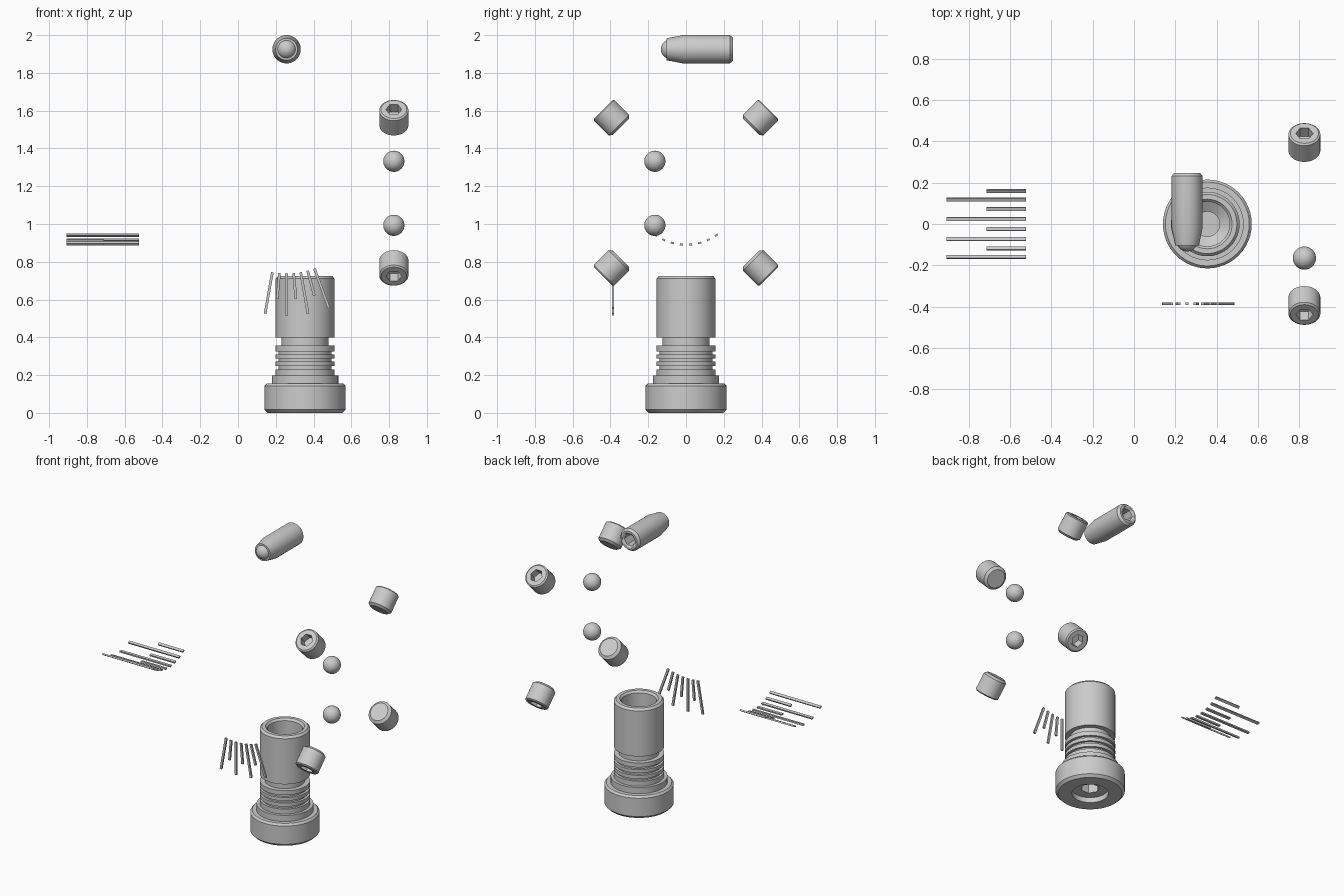
import bpy, bmesh
from math import pi, cos, sin, radians
from mathutils import Matrix, Vector

if "Cube" in bpy.data.objects:
    bpy.data.objects.remove(bpy.data.objects["Cube"])

SEG = 48


def frame(origin, xa, za):
    """Matrix placing local x along xa and local z along za."""
    xa, za = Vector(xa).normalized(), Vector(za).normalized()
    m = Matrix((xa, za.cross(xa), za)).transposed().to_4x4()
    return Matrix.Translation(origin) @ m


def finish(name, bm, mat):
    bmesh.ops.recalc_face_normals(bm, faces=bm.faces[:])
    me = bpy.data.meshes.new(name)
    bm.to_mesh(me)
    bm.free()
    ob = bpy.data.objects.new(name, me)
    ob.matrix_world = mat
    bpy.context.collection.objects.link(ob)
    return ob


def smooth(ob, angle=25):
    bpy.ops.object.select_all(action='DESELECT')
    ob.select_set(True)
    bpy.context.view_layer.objects.active = ob
    bpy.ops.object.shade_smooth_by_angle(angle=radians(angle))


def lathe(name, profile, mat):
    """Revolve (radius, height) points; a third item 'hex' makes that ring hexagonal."""
    bm = bmesh.new()
    rings = []
    for r, z, *kind in profile:
        ring = []
        for i in range(SEG):
            a = 2 * pi * i / SEG
            k = cos(pi / 6) / cos(a % (pi / 3) - pi / 6) if kind else 1
            ring.append(bm.verts.new((r * k * cos(a), r * k * sin(a), z)))
        rings.append(ring)
    for lo, hi in zip(rings, rings[1:]):
        for i in range(SEG):
            j = (i + 1) % SEG
            bm.faces.new((lo[i], lo[j], hi[j], hi[i]))
    bm.faces.new(rings[0])
    bm.faces.new(rings[-1])
    ob = finish(name, bm, mat)
    smooth(ob)
    return ob


def ball(name, radius, loc):
    bm = bmesh.new()
    bmesh.ops.create_uvsphere(bm, u_segments=32, v_segments=20, radius=radius)
    smooth(finish(name, bm, Matrix.Translation(loc)), 40)


def bars(name, items):
    """One object of thin bars; each item is (size, matrix)."""
    bm = bmesh.new()
    for size, mat in items:
        bmesh.ops.create_cube(bm, size=1, matrix=mat @ Matrix.Diagonal((*size, 1)))
    return finish(name, bm, Matrix.Identity(4))


# Threaded-style stem: hex socket underneath, flange, grooves, neck, bored top
body = [(.058, .11, 'hex'), (.058, .035, 'hex'), (.113, .035), (.113, 0),
        (.198, 0), (.215, .017), (.215, .142), (.203, .155),
        (.176, .155), (.176, .197), (.156, .197)]
for z in (.239, .279, .318):
    body += [(.156, z - .008), (.14, z - .008), (.14, z + .008), (.156, z + .008)]
body += [(.156, .356), (.125, .356), (.125, .4), (.156, .4), (.156, .711),
         (.143, .725), (.12, .725), (.108, .712), (.108, .36), (.06, .33), (.06, .2)]
lathe("stem", body, Matrix.Translation((.355, 0, 0)))

# Spring plunger with its ball tip and rear hex socket
plunger = [(.058, -.103), (.075, -.015), (.075, .232), (.062, .248),
           (.05, .248), (.042, .24, 'hex'), (.042, .12, 'hex')]
lathe("plunger_body", plunger, frame((.257, 0, 1.925), (1, 0, 0), (0, 1, 0)))
ball("plunger_ball", .052, (.257, -.081, 1.925))

# Four set screws with sockets facing outward
screw = [(.06, -.066), (.077, -.052), (.077, .059), (.068, .066),
         (.042, .066, 'hex'), (.042, .01, 'hex')]
for v, sz in (("upper", 1), ("lower", -1)):
    for h, sy in (("front", -1), ("back", 1)):
        lathe(f"set_screw_{v}_{h}", screw,
              frame((.825, .392 * sy, 1.165 + .395 * sz), (1, 0, 0), (0, sy, sz)))

# Loose detent balls
ball("detent_ball_upper", .056, (.825, -.165, 1.332))
ball("detent_ball_lower", .056, (.825, -.165, .993))

# Flat angular scale: seven radial ticks at 5 degree steps, long and short
fan = []
for i in range(7):
    r0, r1 = .432, (.655, .57)[i % 2]
    rot = Matrix.Rotation(radians(10 - 5 * i), 4, 'Y')
    fan.append(((.014, .012, r1 - r0),
                Matrix.Translation((.257, -.387, 1.17)) @ rot
                @ Matrix.Translation((0, 0, -(r0 + r1) / 2))))
bars("angle_scale_ticks", fan)

# Curved scale: eight ticks wrapped along the underside of a cylinder
arc = []
for i in range(8):
    x0, x1 = (-.908, -.713)[i % 2], -.524
    rot = Matrix.Rotation(radians(-35 + 10 * i), 4, 'X')
    arc.append(((x1 - x0, .017, .01),
                Matrix.Translation(((x0 + x1) / 2, 0, 1.17)) @ rot
                @ Matrix.Translation((0, 0, -.28))))
bars("curved_scale_ticks", arc)
